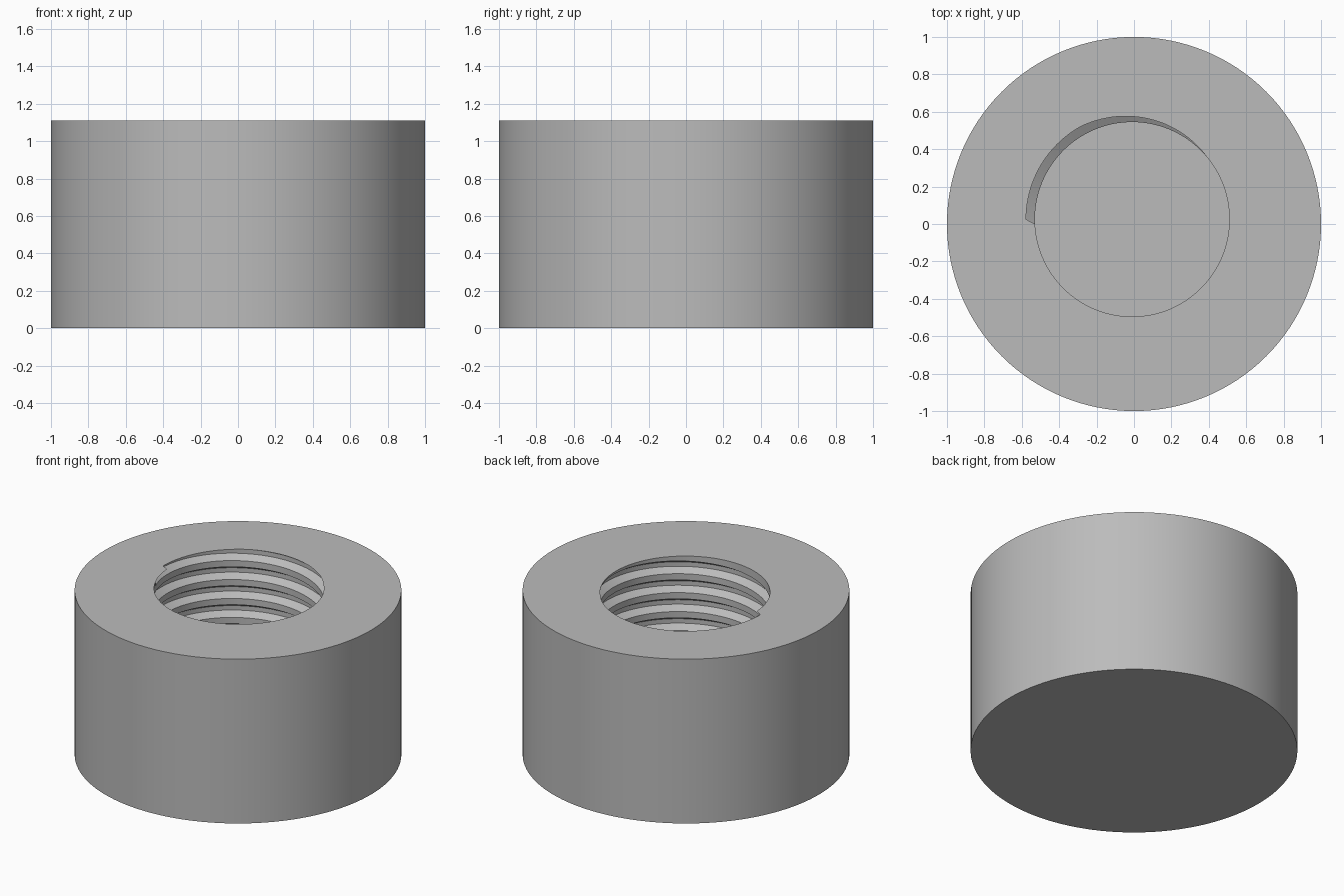
import bpy, bmesh, math

cube = bpy.data.objects.get("Cube")
if cube:
    bpy.data.objects.remove(cube)

HEIGHT, RADIUS, FLOOR = 1.11, 1.0, 0.22
CREST, ROOT, PITCH = 0.52, 0.567, 0.128
HOLE_X, HOLE_Y = -0.01, 0.025
SIDES = 128
# One thread groove: height within the pitch, radius
GROOVE = [(0, CREST), (0.028, ROOT), (0.058, ROOT), (0.086, CREST)]
START = HEIGHT - 0.086 - PITCH / 9


def thread_radius(u):
    """Radius of the thread at height u within one pitch."""
    points = GROOVE + [(PITCH, CREST)]
    for (u0, r0), (u1, r1) in zip(points, points[1:]):
        if u <= u1:
            return r0 + (r1 - r0) * (u - u0) / (u1 - u0)
    return CREST


def column(angle):
    """Section from the hole floor, up the thread, over the rim and down."""
    c, s = math.cos(angle), math.sin(angle)
    rise = START + PITCH * angle / math.tau
    points = [(HOLE_X, HOLE_Y, FLOOR)]
    for turn in range(-9, 3):
        for u, r in GROOVE:
            z = rise + turn * PITCH + u
            if not FLOOR < z < HEIGHT:
                z = min(max(z, FLOOR), HEIGHT)
                r = thread_radius((z - rise) % PITCH)
                # The thread runs out half a turn round the rim
                if z == HEIGHT and angle > math.pi + 0.01:
                    r = CREST
            points.append((HOLE_X + r * c, HOLE_Y + r * s, z))
    points += [(RADIUS * c, RADIUS * s, HEIGHT), (RADIUS * c, RADIUS * s, 0), (0, 0, 0)]
    return points


# Sweep the section around the axis into one closed body
bm = bmesh.new()
columns = [[bm.verts.new(p) for p in column(math.tau * i / SIDES)]
           for i in range(SIDES + 1)]
for a, b in zip(columns, columns[1:]):
    for j in range(len(a) - 1):
        bm.faces.new((a[j], b[j], b[j + 1], a[j + 1]))
bmesh.ops.remove_doubles(bm, verts=bm.verts, dist=0.0002)
bmesh.ops.dissolve_degenerate(bm, edges=bm.edges, dist=0.0002)
bmesh.ops.recalc_face_normals(bm, faces=bm.faces)
mesh = bpy.data.meshes.new("threaded_cap")
bm.to_mesh(mesh)
bm.free()

cap = bpy.data.objects.new("threaded_cap", mesh)
bpy.context.collection.objects.link(cap)

# Plain grey finish
grey = bpy.data.materials.new("plain grey")
grey.use_nodes = True
colour = (0.5, 0.5, 0.5, 1)
grey.diffuse_color = colour
grey.node_tree.nodes["Principled BSDF"].inputs["Base Color"].default_value = colour
mesh.materials.append(grey)

bpy.context.view_layer.objects.active = cap
cap.select_set(True)
bpy.ops.object.shade_smooth_by_angle(angle=math.radians(25))
